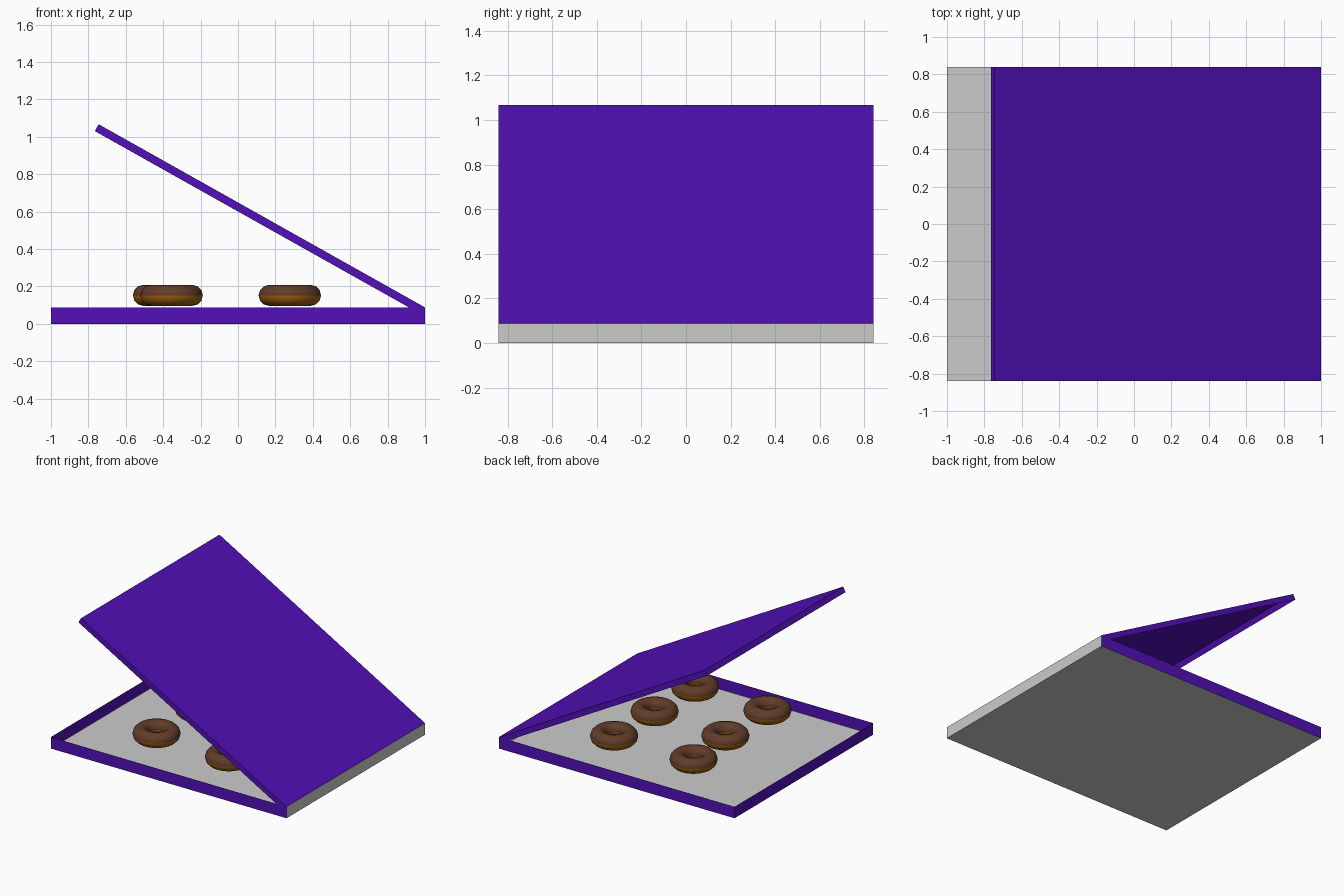
import bpy, bmesh, math
from mathutils import Matrix, Vector

if "Cube" in bpy.data.objects:
    bpy.data.objects.remove(bpy.data.objects["Cube"])


def material(name, rgb):
    m = bpy.data.materials.new(name)
    m.diffuse_color = (*rgb, 1)
    m.use_nodes = True
    m.node_tree.nodes["Principled BSDF"].inputs["Base Color"].default_value = m.diffuse_color
    return m


purple = material("purple_card", (0.085, 0.005, 0.48))
dough = material("dough", (0.32, 0.11, 0.006))
icing = material("chocolate_icing", (0.12, 0.045, 0.022))
grey = material("plain_grey", (0.8, 0.8, 0.8))

HALF_Y, TRAY_H, LID_H = 0.84, 0.088, 0.042
TILT = math.radians(29.3)


def open_box(name, x0, x1, z0, z1, open_dir, grey_dirs, matrix=Matrix()):
    """Thin-walled box without the face pointing along open_dir."""
    bm = bmesh.new()
    bmesh.ops.create_cube(bm, size=1)
    size = Vector((x1 - x0, 2 * HALF_Y, z1 - z0))
    bmesh.ops.scale(bm, vec=size, verts=bm.verts)
    bmesh.ops.translate(bm, vec=((x0 + x1) / 2, 0, (z0 + z1) / 2), verts=bm.verts)
    bm.normal_update()
    for f in bm.faces:
        f.material_index = int(any(f.normal.dot(Vector(d)) > 0.9 for d in grey_dirs))
    gone = [f for f in bm.faces if f.normal.dot(Vector(open_dir)) > 0.9]
    bmesh.ops.delete(bm, geom=gone, context='FACES_ONLY')
    mesh = bpy.data.meshes.new(name)
    bm.to_mesh(mesh)
    bm.free()
    mesh.materials.append(purple)
    mesh.materials.append(grey)
    ob = bpy.data.objects.new(name, mesh)
    ob.matrix_world = matrix
    bpy.context.collection.objects.link(ob)
    return ob


# Tray: purple walls, grey floor and hinge wall
open_box("box_tray", -1, 1, 0, TRAY_H, (0, 0, 1), [(0, 0, -1), (1, 0, 0)])

# Lid: shallow shell open underneath, tilted about the hinge edge
hinge = Matrix.Translation((0.999, 0, TRAY_H)) @ Matrix.Rotation(TILT, 4, 'Y')
open_box("box_lid", -2, 0, -LID_H, 0, (0, 0, -1), [], hinge)

# Doughnuts: dough below, icing above
spots = [(0.277, 0.475), (0.277, -0.015), (0.277, -0.505),
         (-0.355, -0.48), (-0.355, 0.03), (-0.395, 0.472)]
for i, (x, y) in enumerate(spots, 1):
    bpy.ops.mesh.primitive_torus_add(major_radius=0.111, minor_radius=0.056,
                                     major_segments=48, minor_segments=12,
                                     location=(x, y, 0.152))
    ob = bpy.context.object
    ob.name = f"doughnut_{i}"
    ob.data.materials.append(dough)
    ob.data.materials.append(icing)
    for p in ob.data.polygons:
        p.material_index = int(p.center.z > 0)
    bpy.ops.object.shade_smooth_by_angle(angle=math.radians(40))
